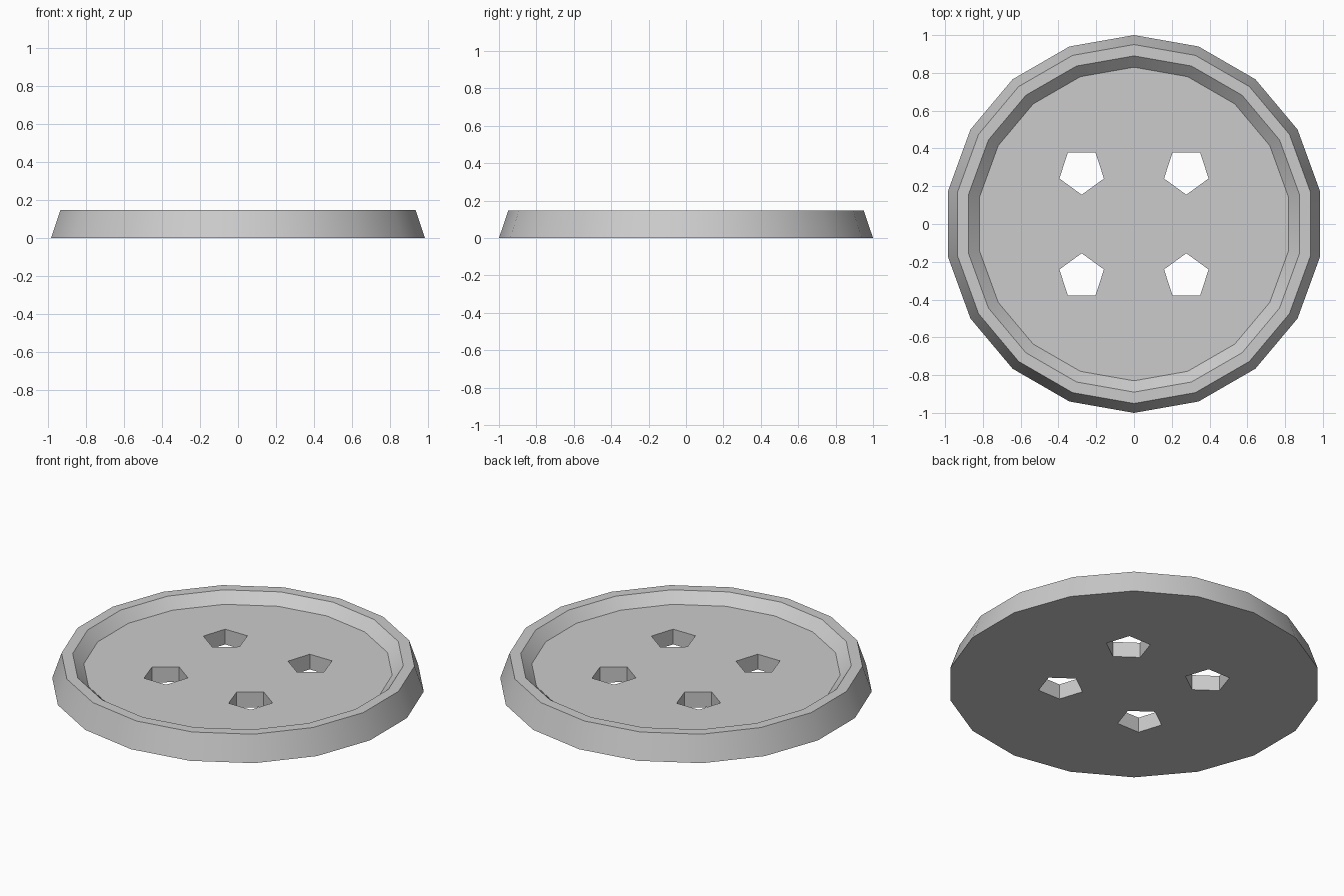
import bpy, bmesh
from math import cos, sin, pi

if "Cube" in bpy.data.objects:
    bpy.data.objects.remove(bpy.data.objects["Cube"])

SIDES = 18
# Profile from underside to recessed floor: (radius, height)
PROFILE = [(1.0, 0.0), (0.95, 0.148), (0.89, 0.148), (0.83, 0.09)]


def new_object(name, bm):
    bmesh.ops.recalc_face_normals(bm, faces=bm.faces)
    mesh = bpy.data.meshes.new(name)
    bm.to_mesh(mesh)
    bm.free()
    obj = bpy.data.objects.new(name, mesh)
    bpy.context.collection.objects.link(obj)
    return obj


def add_stack(bm, profile, sides, cx=0.0, cy=0.0, start=pi / 2):
    """Closed solid of stacked regular polygons."""
    rings = [[bm.verts.new((cx + r * cos(start + 2 * pi * i / sides),
                            cy + r * sin(start + 2 * pi * i / sides), z))
              for i in range(sides)] for r, z in profile]
    for a, b in zip(rings, rings[1:]):
        for i in range(sides):
            j = (i + 1) % sides
            bm.faces.new((a[i], a[j], b[j], b[i]))
    bm.faces.new(rings[0][::-1])
    bm.faces.new(rings[-1])


# Round dished body with a raised rim
bm = bmesh.new()
add_stack(bm, PROFILE, SIDES)
button = new_object("button", bm)

# Four pentagonal thread holes, each pointing toward the x axis
bm = bmesh.new()
for sx in (-1, 1):
    for sy in (-1, 1):
        add_stack(bm, [(0.124, -0.2), (0.124, 0.3)], 5,
                  sx * 0.277, sy * 0.279, -sy * pi / 2)
cutter = new_object("hole_cutter", bm)
cutter.hide_render = True

cut = button.modifiers.new("holes", 'BOOLEAN')
cut.operation = 'DIFFERENCE'
cut.solver = 'EXACT'
cut.object = cutter

bpy.context.view_layer.objects.active = button
button.select_set(True)
bpy.ops.object.modifier_apply(modifier=cut.name)
bpy.data.objects.remove(cutter)

# Smooth round the side, crisp rim and holes
bpy.ops.object.shade_smooth_by_angle(angle=pi / 6)
